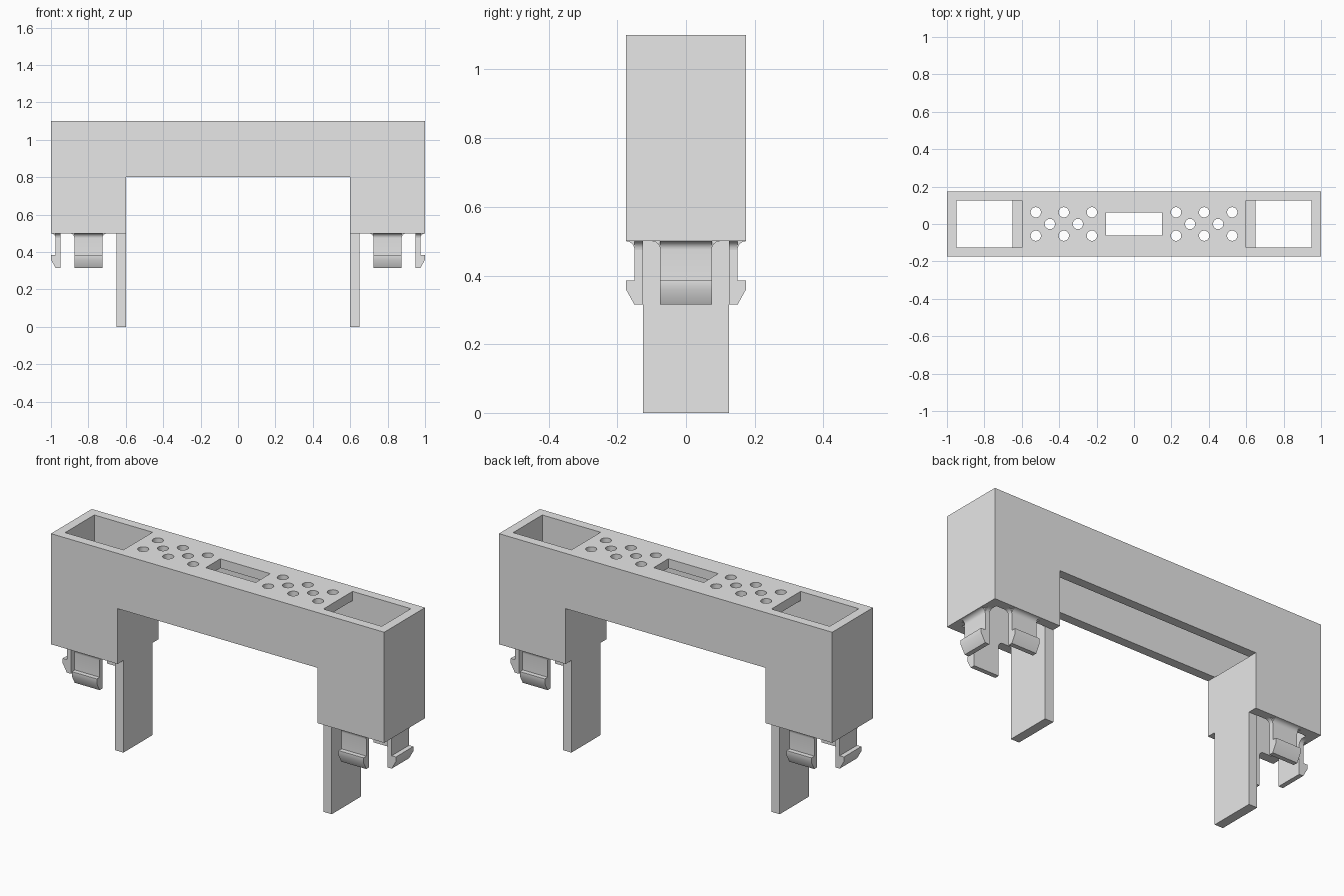
import bpy, bmesh
from math import sin, cos, pi
from mathutils import Vector

old = bpy.data.objects.get("Cube")
if old:
    bpy.data.objects.remove(old, do_unlink=True)

gray = bpy.data.materials.new("plain_gray")
gray.use_nodes = True
gray.diffuse_color = (0.8, 0.8, 0.8, 1)
gray.node_tree.nodes["Principled BSDF"].inputs["Base Color"].default_value = (0.8, 0.8, 0.8, 1)

Z = Vector((0, 0, 1))
X = Vector((1, 0, 0))
Y = Vector((0, 1, 0))


def add_prism(bm, outline, u_axis, depth_axis, start, end, origin=Vector()):
    """Extrude a (u, z) outline along depth_axis from start to end."""
    verts = [bm.verts.new(origin + u_axis * u + Z * z + depth_axis * start) for u, z in outline]
    face = bm.faces.new(verts)
    new = bmesh.ops.extrude_face_region(bm, geom=[face])["geom"]
    moved = [g for g in new if isinstance(g, bmesh.types.BMVert)]
    bmesh.ops.translate(bm, verts=moved, vec=depth_axis * (end - start))


def finish(bm, name):
    bmesh.ops.recalc_face_normals(bm, faces=bm.faces)
    mesh = bpy.data.meshes.new(name)
    bm.to_mesh(mesh)
    bm.free()
    mesh.materials.append(gray)
    obj = bpy.data.objects.new(name, mesh)
    bpy.context.collection.objects.link(obj)
    return obj


def box(name, x0, x1, y, z0, z1):
    bm = bmesh.new()
    add_prism(bm, [(x0, z0), (x1, z0), (x1, z1), (x0, z1)], X, Y, -y, y)
    return finish(bm, name)


def combine(target, tool, operation):
    """Apply a boolean and discard the tool object."""
    mod = target.modifiers.new(operation, "BOOLEAN")
    mod.operation = operation
    mod.solver = "EXACT"
    mod.object = tool
    bpy.context.view_layer.objects.active = target
    bpy.ops.object.modifier_apply(modifier=mod.name)
    bpy.data.objects.remove(tool, do_unlink=True)


# Bridge-shaped body with two pillars
bm = bmesh.new()
add_prism(bm, [(-1, 0.5), (-0.6, 0.5), (-0.6, 0.8), (0.6, 0.8),
               (0.6, 0.5), (1, 0.5), (1, 1.1), (-1, 1.1)], X, Y, -0.175, 0.175)
body = finish(bm, "bridge_body")

# Hollow interior, end openings and centre slot
combine(body, box("cavity", -0.95, 0.95, 0.125, 0.8, 1.05), "DIFFERENCE")
for s in (-1, 1):
    a, b = sorted((s * 0.65, s * 0.95))
    combine(body, box("pillar_cavity", a, b, 0.125, 0.4, 0.9), "DIFFERENCE")
    a, b = sorted((s * 0.6, s * 0.95))
    combine(body, box("end_opening", a, b, 0.125, 1.0, 1.2), "DIFFERENCE")
combine(body, box("centre_slot", -0.15, 0.15, 0.0625, 1.0, 1.2), "DIFFERENCE")

# Vent holes, staggered in three rows on each side
bm = bmesh.new()
circle = [(0.0275 * cos(i * pi / 16), 0.0275 * sin(i * pi / 16)) for i in range(32)]
spots = [(x, y) for x in (0.225, 0.375, 0.525) for y in (-0.0625, 0.0625)]
spots += [(0.3, 0), (0.45, 0)]
for s in (-1, 1):
    for x, y in spots:
        ring = [bm.verts.new((s * x + u, y + v, 1.0)) for u, v in circle]
        face = bm.faces.new(ring)
        new = bmesh.ops.extrude_face_region(bm, geom=[face])["geom"]
        bmesh.ops.translate(bm, verts=[g for g in new if isinstance(g, bmesh.types.BMVert)],
                            vec=(0, 0, 0.2))
combine(body, finish(bm, "vent_holes"), "DIFFERENCE")

# Long tongues continuing the inner pillar walls
for s in (-1, 1):
    a, b = sorted((s * 0.6, s * 0.65))
    combine(body, box("tongue", a, b, 0.125, 0, 0.6), "UNION")


def arc(cx, r):
    """Concave fillet points from the arm up to the pillar underside."""
    return [(cx + r - r * cos(i * pi / 12), 0.5 - r + r * sin(i * pi / 12)) for i in range(7)]


def snap_clip(name, origin, out, side):
    bm = bmesh.new()
    # Arm with outer fillet and hooked tip
    profile = [(0, 0.5), (0, 0.315), (0.025, 0.315), (0.05, 0.36), (0.05, 0.385), (0.025, 0.385)]
    add_prism(bm, profile + arc(0.025, 0.025), out, side, -0.075, 0.075, origin)
    # Flared fillets where the arm meets the pillar
    for s in (-1, 1):
        add_prism(bm, [(0.075, 0.5)] + arc(0.075, 0.025), side * s, out, 0, 0.025, origin)
    return finish(bm, name)


clips = []
for s, label in ((-1, "right"), (1, "left")):
    clips.append(snap_clip(label + "_end_clip", Vector((s * 0.95, 0, 0)), X * s, Y))
    for t, face in ((-1, "front"), (1, "back")):
        clips.append(snap_clip(f"{label}_{face}_clip", Vector((s * 0.8, t * 0.125, 0)), Y * t, X))

# Smooth curved surfaces, keep corners crisp
for obj in [body] + clips:
    bpy.ops.object.select_all(action="DESELECT")
    obj.select_set(True)
    bpy.context.view_layer.objects.active = obj
    bpy.ops.object.shade_smooth_by_angle(angle=0.6)
